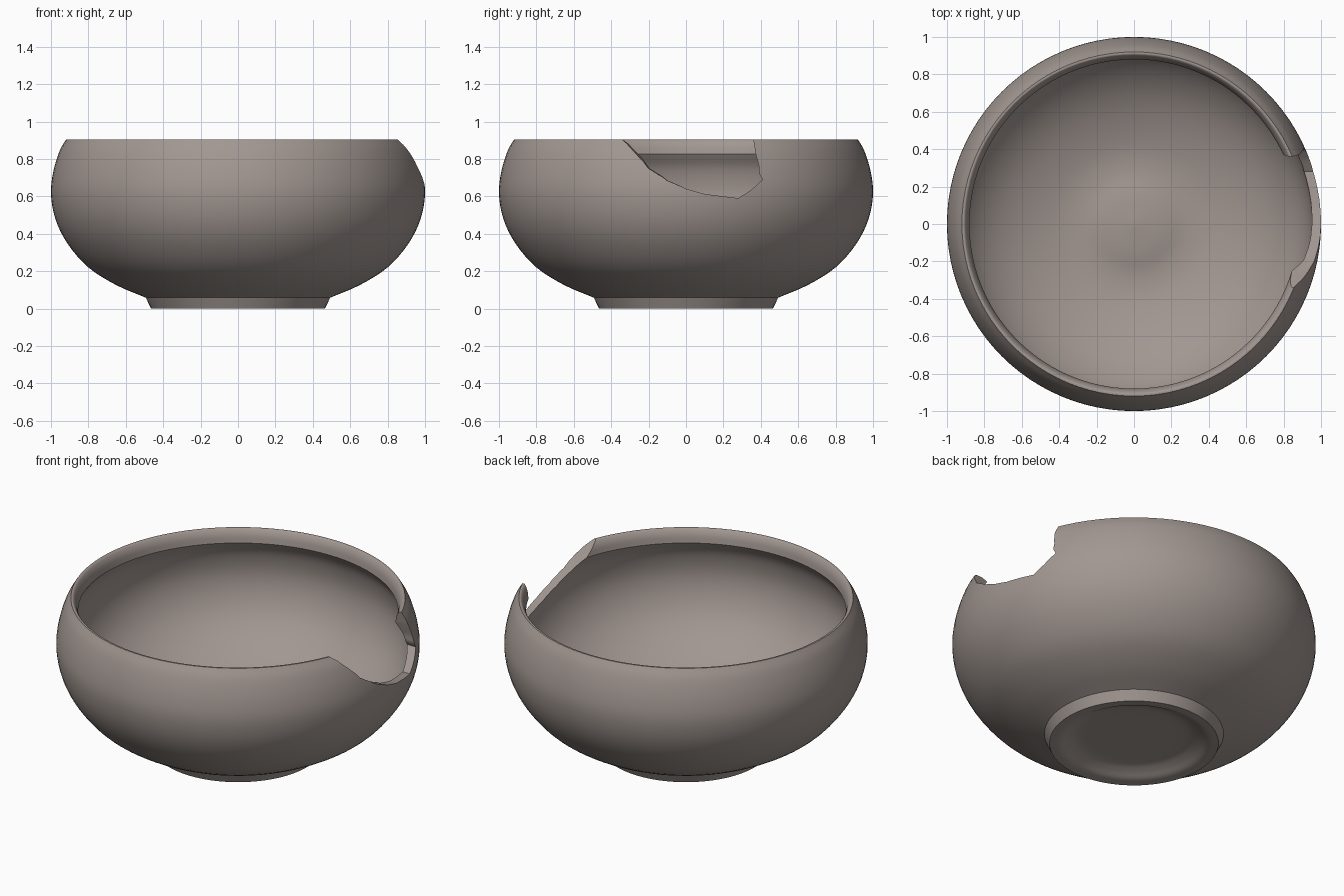
import bpy, bmesh, math
from mathutils import Vector

if "Cube" in bpy.data.objects:
    bpy.data.objects.remove(bpy.data.objects["Cube"])

clay = bpy.data.materials.new("warm grey clay")
clay.diffuse_color = (0.36, 0.31, 0.285, 1)
clay.use_nodes = True
clay.node_tree.nodes["Principled BSDF"].inputs["Base Color"].default_value = clay.diffuse_color


def spline(pts, n=4):
    """Smooth (Catmull-Rom) curve through the profile points."""
    p = [Vector(q) for q in pts]
    p = [2 * p[0] - p[1]] + p + [2 * p[-1] - p[-2]]
    out = []
    for a, b, c, d in zip(p, p[1:], p[2:], p[3:]):
        for i in range(n):
            t = i / n
            out.append(0.5 * (2 * b + (c - a) * t + (2 * a - 5 * b + 4 * c - d) * t * t
                              + (3 * b - a - 3 * c + d) * t ** 3))
    return out + [p[-2]]


def lathe(name, prof, seg=96):
    """Spin an (r, z) profile whose two ends lie on the axis."""
    bm = bmesh.new()
    rings = []
    for r, z in prof:
        if r < 1e-5:
            rings.append([bm.verts.new((0, 0, z))])
        else:
            rings.append([bm.verts.new((r * math.cos(2 * math.pi * i / seg),
                                        r * math.sin(2 * math.pi * i / seg), z))
                          for i in range(seg)])
    for a, b in zip(rings, rings[1:]):
        for i in range(seg):
            j = (i + 1) % seg
            if len(a) == 1:
                bm.faces.new((a[0], b[j], b[i]))
            elif len(b) == 1:
                bm.faces.new((a[i], a[j], b[0]))
            else:
                bm.faces.new((a[i], a[j], b[j], b[i]))
    return finish(name, bm)


def finish(name, bm):
    bmesh.ops.recalc_face_normals(bm, faces=bm.faces)
    me = bpy.data.meshes.new(name)
    bm.to_mesh(me)
    bm.free()
    ob = bpy.data.objects.new(name, me)
    bpy.context.collection.objects.link(ob)
    me.materials.append(clay)
    return ob


# Profile pieces: recessed underside, foot, belly, lip, inside with a low dome
under = spline([(0, .05), (.18, .05), (.3, .048), (.36, .03), (.41, .006), (.465, 0)])
foot = [Vector((.493, .058))]
belly = spline([(.493, .058), (.65, .125), (.8, .22), (.91, .345), (.975, .475), (1, .61),
                (.988, .73), (.955, .84), (.92, .903)])
lip = spline([(.92, .903), (.905, .9), (.888, .87), (.88, .825)])
inside = spline([(.88, .825), (.93, .74), (.953, .61), (.93, .48), (.865, .36), (.75, .25),
                 (.6, .165), (.42, .105), (.28, .092), (.15, .112), (0, .125)])
bowl = lathe("bowl", under + foot + belly[1:] + lip[1:] + inside[1:])

# Broken notch in the rim on the right side, as a (y, z) outline pushed along x
notch = [(-.40, .95), (-.36, .905), (-.3, .855), (-.2, .75), (-.1, .685), (0, .64), (.1, .612),
         (.2, .6), (.28, .59), (.35, .635), (.41, .69), (.392, .72), (.39, .76), (.372, .83),
         (.36, .905), (.355, .95)]
bm = bmesh.new()
loops = []
for x, k in ((.6, .82), (1.1, 1.08)):
    loops.append([bm.verts.new((x, y * k if y < 0 else y, z)) for y, z in notch])
bm.faces.new(loops[0])
bm.faces.new(loops[1])
for i in range(len(notch)):
    j = (i + 1) % len(notch)
    bm.faces.new((loops[0][i], loops[0][j], loops[1][j], loops[1][i]))
cutter = finish("notch_cutter", bm)
cutter.hide_render = True

# Cut the notch, then shade smooth with crisp broken edges
mod = bowl.modifiers.new("notch", 'BOOLEAN')
mod.operation = 'DIFFERENCE'
mod.solver = 'EXACT'
mod.object = cutter
bpy.context.view_layer.objects.active = bowl
bowl.select_set(True)
bpy.ops.object.modifier_apply(modifier="notch")
bpy.data.objects.remove(cutter)
bpy.ops.object.shade_smooth_by_angle(angle=math.radians(30))
